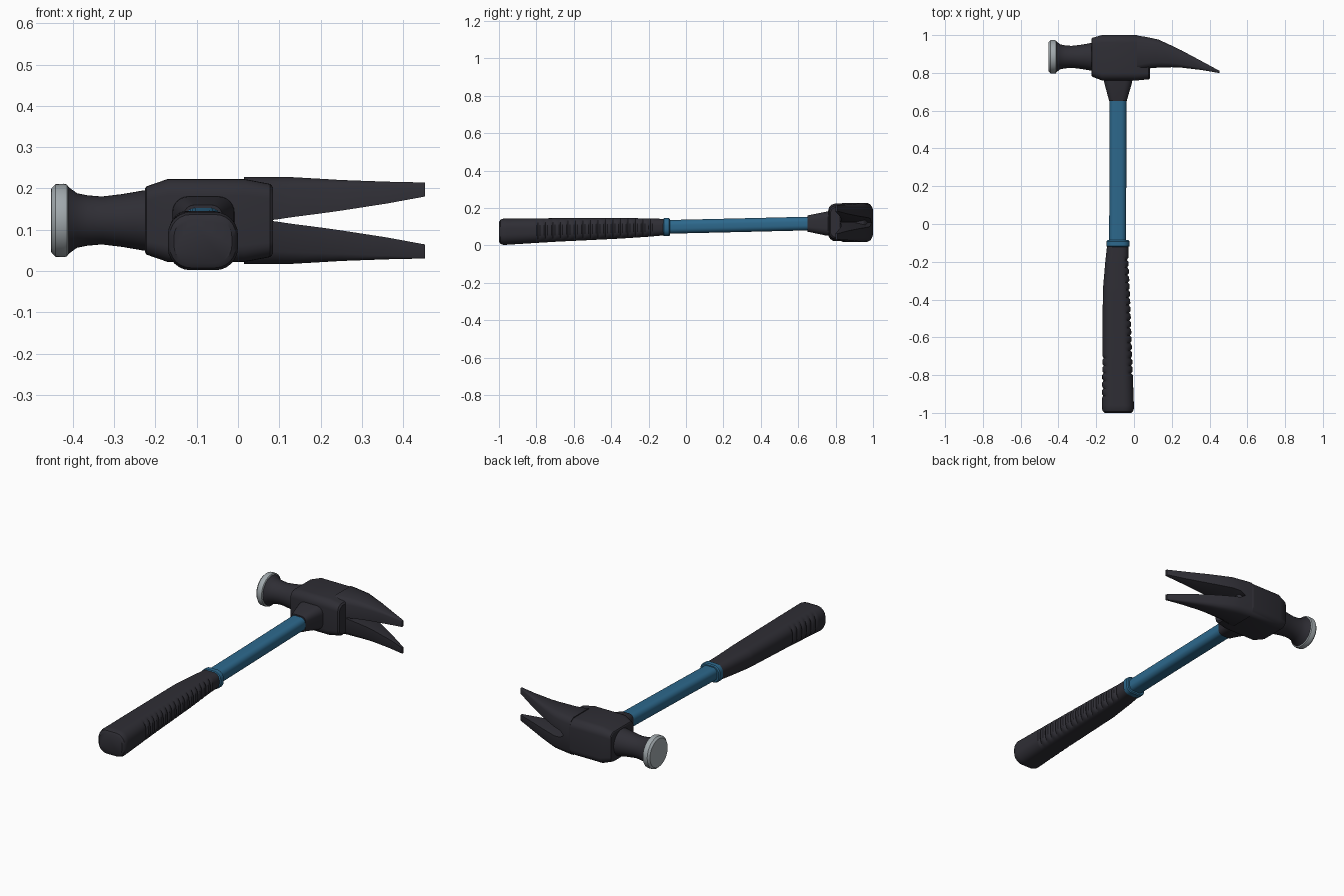
import bpy, bmesh, math
from mathutils import Vector

if "Cube" in bpy.data.objects:
    bpy.data.objects.remove(bpy.data.objects["Cube"])


def material(name, rgb):
    m = bpy.data.materials.new(name)
    m.diffuse_color = (*rgb, 1)
    m.use_nodes = True
    m.node_tree.nodes["Principled BSDF"].inputs["Base Color"].default_value = m.diffuse_color
    return m


DARK = material("charcoal", (0.028, 0.027, 0.035))
BLUE = material("blue", (0.026, 0.14, 0.265))
STEEL = material("steel grey", (0.36, 0.40, 0.42))


def loft(name, rings, mat, angle=35):
    """Skin a list of equal-length point rings and cap both ends."""
    bm = bmesh.new()
    vs = [[bm.verts.new(p) for p in r] for r in rings]
    n = len(rings[0])
    for a, b in zip(vs, vs[1:]):
        for i in range(n):
            j = (i + 1) % n
            bm.faces.new((a[i], a[j], b[j], b[i]))
    bm.faces.new(vs[0])
    bm.faces.new(vs[-1])
    bmesh.ops.recalc_face_normals(bm, faces=bm.faces)
    me = bpy.data.meshes.new(name)
    bm.to_mesh(me)
    bm.free()
    me.materials.append(mat)
    ob = bpy.data.objects.new(name, me)
    bpy.context.collection.objects.link(ob)
    bpy.ops.object.select_all(action='DESELECT')
    bpy.context.view_layer.objects.active = ob
    ob.select_set(True)
    bpy.ops.object.shade_smooth_by_angle(angle=math.radians(angle))
    return ob


def rounded(u0, u1, v0, v1, f, k=6):
    """Rounded rectangle, corner radius = f * smaller half size."""
    r = f * min(u1 - u0, v1 - v0) / 2
    pts = []
    for q, (cu, cv) in enumerate([(u1 - r, v1 - r), (u0 + r, v1 - r),
                                  (u0 + r, v0 + r), (u1 - r, v0 + r)]):
        for i in range(k + 1):
            a = (q + i / k) * math.pi / 2
            pts.append((cu + r * math.cos(a), cv + r * math.sin(a)))
    return pts


def along_y(sections, f):
    return [[Vector((u, s[0], v)) for u, v in rounded(*s[1:], f)] for s in sections]


def along_x(sections, f):
    return [[Vector((s[0], u, v)) for u, v in rounded(*s[1:], f)] for s in sections]


def interp(table, t):
    for a, b in zip(table, table[1:]):
        if t <= b[0]:
            w = (t - a[0]) / (b[0] - a[0])
            return [p + (q - p) * w for p, q in zip(a, b)]
    return list(table[-1])


def lathe(name, profile, mat, n=40):
    """Revolve (x, radius) points about the hammer head axis."""
    return loft(name, [[Vector((x, 0.885 + r * math.cos(2 * math.pi * i / n),
                                0.1225 + r * math.sin(2 * math.pi * i / n)))
                        for i in range(n)] for x, r in profile], mat)


# Rubber grip with finger grooves on both narrow sides
GRIP = [(-1.0, -0.155, -0.015, 0.02, 0.125), (-0.992, -0.165, -0.005, 0.008, 0.137),
        (-0.975, -0.17, 0.0, 0.002, 0.143), (-0.7, -0.167, -0.01, 0.019, 0.145),
        (-0.35, -0.165, -0.022, 0.036, 0.146), (-0.2, -0.152, -0.03, 0.046, 0.144),
        (-0.11, -0.142, -0.03, 0.054, 0.141)]
ys = [-1.0, -0.992, -0.975] + [-0.96 + 0.01 * i for i in range(86)]
rings = []
for i, y in enumerate(ys):
    _, x0, x1, z0, z1 = interp(GRIP, y)
    ring = [Vector((u, y, v)) for u, v in rounded(x0, x1, z0, z1, 0.78)]
    mid, half = (x0 + x1) / 2, (x1 - x0) / 2
    for p in ring:
        side = (p.x - mid) / half
        if side > 0.75 and -0.82 < y < -0.18 and i % 4 == 0:
            p.x -= 0.008
        if side < -0.75 and -0.92 < y < -0.68 and i % 4 == 0:
            p.x += 0.007
    rings.append(ring)
loft("grip", rings, DARK)

# Collar and shaft
loft("collar", along_y([(-0.122, -0.14, -0.03, 0.054, 0.14), (-0.117, -0.146, -0.024, 0.049, 0.146),
                        (-0.092, -0.146, -0.024, 0.049, 0.146), (-0.086, -0.141, -0.029, 0.054, 0.141)],
                       0.8), BLUE)
loft("shaft", along_y([(-0.1, -0.132, -0.042, 0.062, 0.135), (0.2, -0.13, -0.041, 0.069, 0.142),
                       (0.66, -0.13, -0.04, 0.08, 0.153)], 0.75), BLUE)

# Socket joining shaft and head
loft("socket", along_y([(0.65, -0.132, -0.038, 0.072, 0.16), (0.66, -0.134, -0.036, 0.071, 0.162),
                        (0.75, -0.158, -0.01, 0.052, 0.18), (0.79, -0.162, -0.005, 0.05, 0.183)],
                       0.6), DARK)

# Head block
loft("head_block", along_x([(-0.225, 0.785, 0.982, 0.045, 0.2), (-0.222, 0.78, 0.985, 0.04, 0.205),
                            (-0.17, 0.76, 1.0, 0.022, 0.223), (0.015, 0.76, 1.0, 0.022, 0.223),
                            (0.078, 0.766, 0.96, 0.034, 0.211), (0.085, 0.772, 0.95, 0.042, 0.203)],
                           0.4), DARK, 30)

# Striking neck and polished face
lathe("striking_neck", [(-0.21, 0.075), (-0.228, 0.073), (-0.28, 0.064), (-0.33, 0.058),
                        (-0.365, 0.061), (-0.39, 0.066), (-0.416, 0.085)], DARK)
lathe("striking_face", [(-0.41, 0.08), (-0.414, 0.087), (-0.422, 0.089), (-0.442, 0.088),
                        (-0.452, 0.078), (-0.4525, 0.075)], STEEL)

# Two claw prongs: (x, y bottom, y top, half width, inner gap, chamfer)
CLAW = [(0.015, 0.81, 0.998, 0.105, 0.0, 0.03), (0.06, 0.82, 0.991, 0.105, 0.0, 0.03),
        (0.09, 0.825, 0.985, 0.105, 0.002, 0.03), (0.13, 0.828, 0.976, 0.105, 0.008, 0.028),
        (0.2, 0.83, 0.944, 0.101, 0.017, 0.022), (0.25, 0.828, 0.92, 0.098, 0.024, 0.017),
        (0.36, 0.815, 0.861, 0.094, 0.041, 0.009), (0.4525, 0.799, 0.811, 0.092, 0.058, 0.003)]
for label, s in (("upper", 1), ("lower", -1)):
    rings = []
    for x, yb, yt, w, g, c in CLAW:
        v = c * 0.6 if x > 0.07 else 0.0
        sec = [(yb, g), (yb + (yt - yb) * 0.5, g), (yt, g + v), (yt, w - c), (yt - c * 0.35, w - c * 0.35),
               (yt - c, w), (yb + c, w), (yb + c * 0.35, w - c * 0.35), (yb, w - c)]
        rings.append([Vector((x, y, 0.1225 + s * z)) for y, z in sec])
    loft(label + "_claw", rings, DARK, 40)
